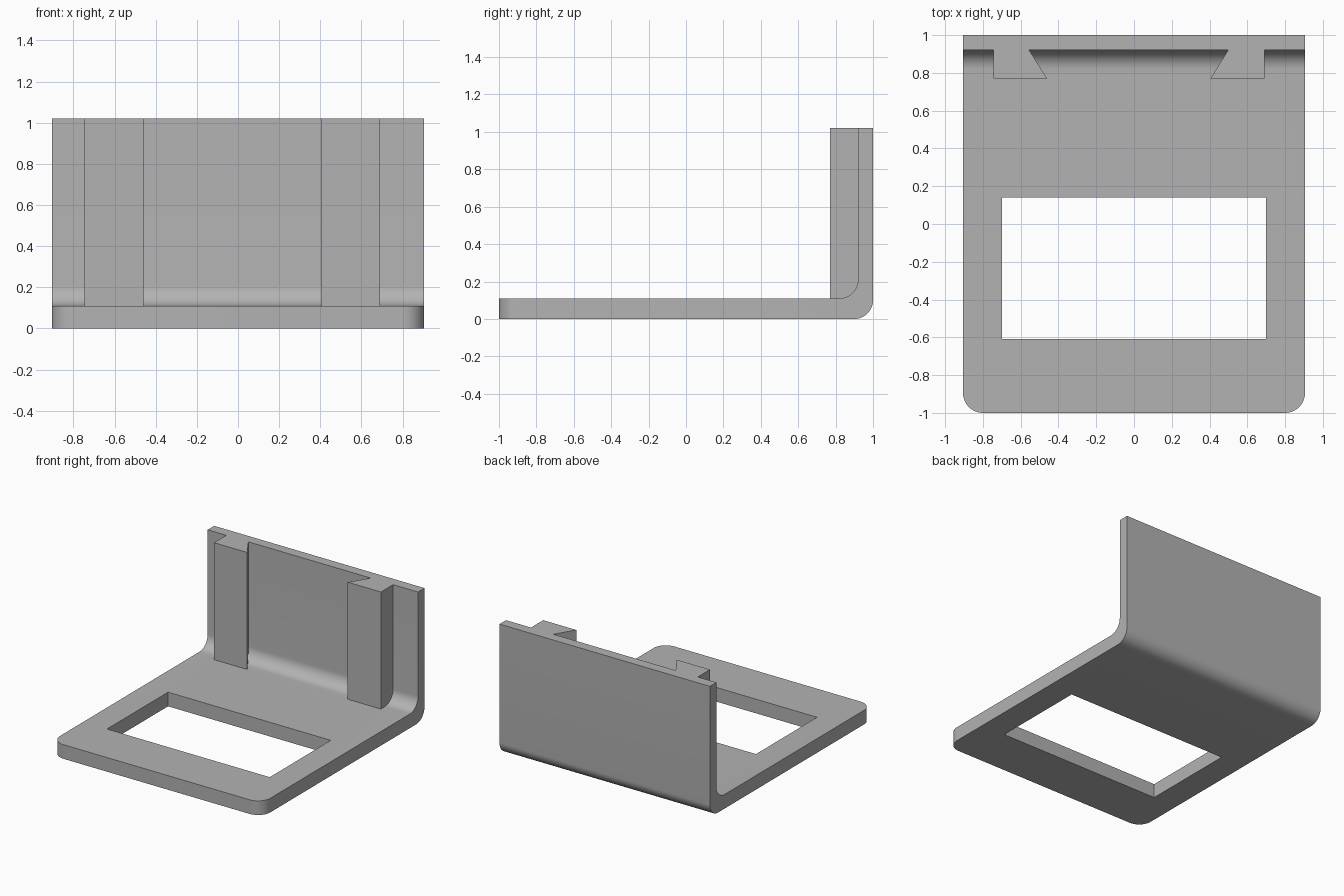
import bpy, bmesh, math
from mathutils import Vector

if "Cube" in bpy.data.objects:
    bpy.data.objects.remove(bpy.data.objects["Cube"])

W, H = 0.905, 1.02          # half width, wall height
T, WALL = 0.11, 0.92        # plate thickness, inner face of wall

grey = bpy.data.materials.new("plain grey")
grey.diffuse_color = (0.45, 0.45, 0.45, 1)
grey.use_nodes = True
grey.node_tree.nodes["Principled BSDF"].inputs["Base Color"].default_value = grey.diffuse_color


def prism(name, points, direction):
    """Closed outline extruded along a direction."""
    bm = bmesh.new()
    face = bm.faces.new([bm.verts.new(p) for p in points])
    out = bmesh.ops.extrude_face_region(bm, geom=[face])
    moved = [v for v in out["geom"] if isinstance(v, bmesh.types.BMVert)]
    bmesh.ops.translate(bm, verts=moved, vec=Vector(direction))
    bmesh.ops.recalc_face_normals(bm, faces=bm.faces)
    mesh = bpy.data.meshes.new(name)
    bm.to_mesh(mesh)
    bm.free()
    mesh.materials.append(grey)
    obj = bpy.data.objects.new(name, mesh)
    bpy.context.collection.objects.link(obj)
    return obj


def arc(cy, cz, r, start, end, n=12):
    steps = [math.radians(start + (end - start) * i / n) for i in range(n + 1)]
    return [(-W, cy + r * math.cos(a), cz + r * math.sin(a)) for a in steps]


def combine(target, other, operation):
    mod = target.modifiers.new(operation.lower(), 'BOOLEAN')
    mod.object, mod.operation, mod.solver = other, operation, 'EXACT'
    bpy.context.view_layer.objects.active = target
    bpy.ops.object.modifier_apply(modifier=mod.name)
    bpy.data.objects.remove(other)


# L-shaped bracket with a rounded bend
profile = [(-W, -1, T), (-W, -1, 0)]
profile += arc(0.9, 0.1, 0.1, -90, 0)
profile += [(-W, 1, H), (-W, WALL, H)]
profile += arc(WALL - 0.1, T + 0.1, 0.1, 0, -90)
bracket = prism("bracket", profile, (2 * W, 0, 0))

# Rounded front corners of the plate
bm = bmesh.new()
bm.from_mesh(bracket.data)
corners = [e for e in bm.edges
           if all(v.co.y < -0.99 for v in e.verts)
           and abs(e.verts[0].co.x - e.verts[1].co.x) < 0.01]
bmesh.ops.bevel(bm, geom=corners, offset=0.105, segments=12, profile=0.5,
                affect='EDGES')
bm.to_mesh(bracket.data)
bm.free()

# Rectangular window in the plate
window = [(-0.70, -0.61), (0.70, -0.61), (0.70, 0.14), (-0.70, 0.14)]
combine(bracket, prism("window_cutter", [(x, y, -0.1) for x, y in window],
                       (0, 0, 0.3)), 'DIFFERENCE')

# Dovetail rails on the wall: outer edge, lip edge, root edge
for name, outer, lip, root in (("left_rail", -0.745, -0.46, -0.555),
                               ("right_rail", 0.69, 0.405, 0.498)):
    outline = [(outer, 0.77), (lip, 0.77), (root, WALL),
               (root, 0.96), (outer, 0.96)]
    rail = prism(name, [(x, y, 0.06) for x, y in outline], (0, 0, H - 0.06))
    combine(bracket, rail, 'UNION')

bpy.ops.object.select_all(action='DESELECT')
bracket.select_set(True)
bpy.context.view_layer.objects.active = bracket
bpy.ops.object.shade_smooth_by_angle(angle=math.radians(30))
